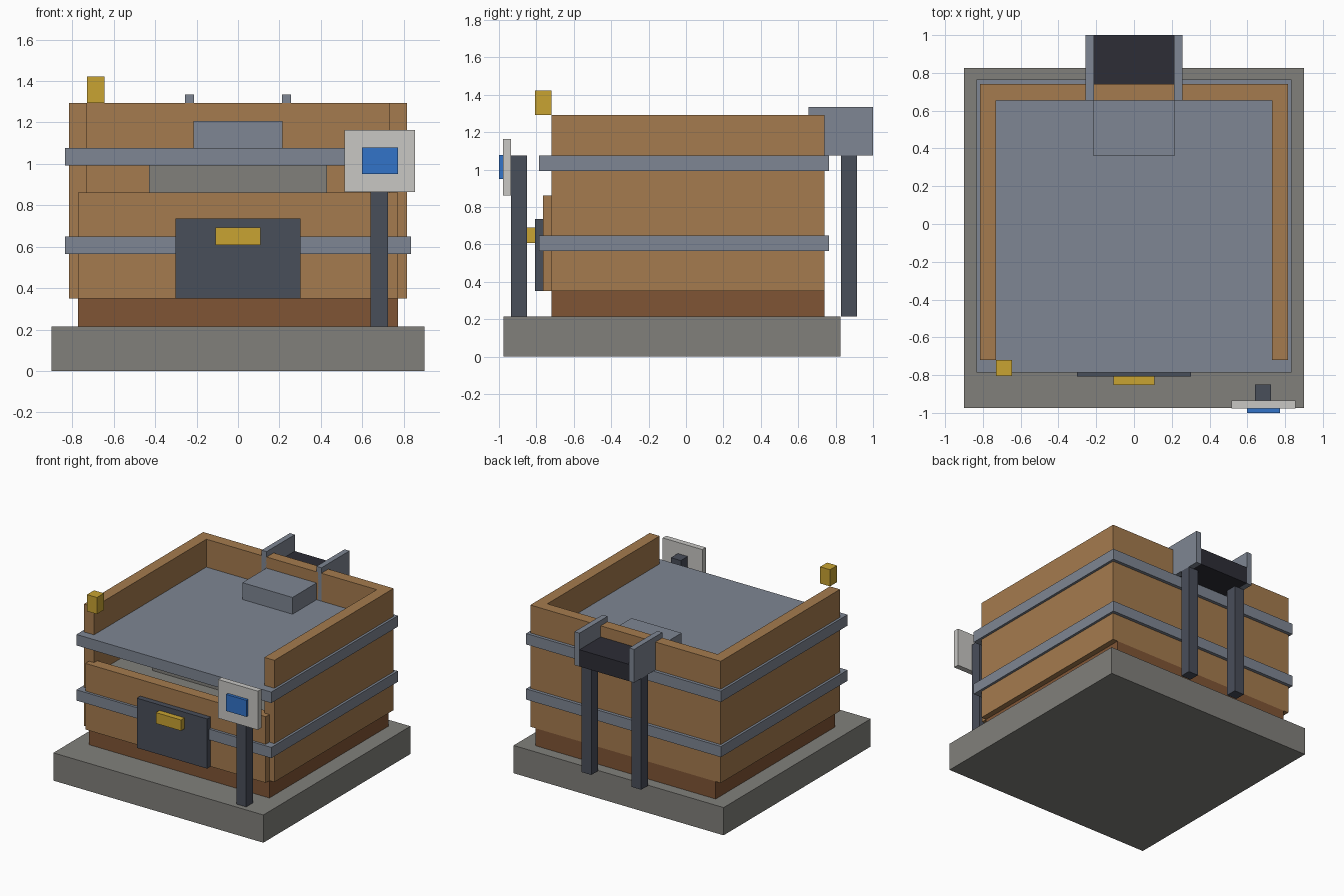
import bpy

if "Cube" in bpy.data.objects:
    bpy.data.objects.remove(bpy.data.objects["Cube"])


def material(name, rgb):
    """Flat colour from 0-255 sRGB values."""
    m = bpy.data.materials.new(name)
    lin = [(c / 255 / 12.92) if c < 11 else ((c / 255 + 0.055) / 1.055) ** 2.4 for c in rgb]
    m.diffuse_color = (*lin, 1.0)
    m.use_nodes = True
    m.node_tree.nodes["Principled BSDF"].inputs["Base Color"].default_value = m.diffuse_color
    return m


WOOD = material("wood", (165, 123, 78))
DARK_WOOD = material("dark wood", (128, 85, 53))
CONCRETE = material("concrete", (129, 128, 123))
STEEL = material("steel", (126, 134, 147))
DARK_STEEL = material("dark steel", (73, 78, 90))
BLACK = material("black rubber", (45, 45, 54))
YELLOW = material("yellow", (200, 163, 50))
PALE = material("pale grey", (200, 199, 196))
BLUE = material("screen blue", (50, 115, 200))


def box(name, mat, x, y, z):
    """Box from (min, max) ranges on each axis."""
    verts = [(a, b, c) for a in x for b in y for c in z]
    faces = [(0, 1, 3, 2), (4, 6, 7, 5), (0, 4, 5, 1),
             (2, 3, 7, 6), (0, 2, 6, 4), (1, 5, 7, 3)]
    me = bpy.data.meshes.new(name)
    me.from_pydata(verts, [], faces)
    me.materials.append(mat)
    ob = bpy.data.objects.new(name, me)
    bpy.context.collection.objects.link(ob)
    return ob


def pair(name, mat, x, y, z):
    """Box on the right and its mirror on the left."""
    box(name + "_right", mat, x, y, z)
    box(name + "_left", mat, (-x[1], -x[0]), y, z)


# Foundation and plinth
box("foundation", CONCRETE, (-0.9, 0.9), (-0.975, 0.825), (0, 0.215))
box("plinth", DARK_WOOD, (-0.773, 0.773), (-0.72, 0.74), (0.215, 0.35))

# Timber walls, with a lower front
pair("side_wall", WOOD, (0.73, 0.816), (-0.72, 0.74), (0.35, 1.293))
box("back_wall", WOOD, (-0.73, 0.73), (0.655, 0.74), (0.35, 1.293))
box("front_wall", WOOD, (-0.773, 0.773), (-0.765, -0.68), (0.35, 0.862))

# Contents beneath the upper deck
box("fill", CONCRETE, (-0.73, 0.73), (-0.68, 0.655), (0.35, 0.77))
box("raised_fill", CONCRETE, (-0.43, 0.43), (-0.43, 0.43), (0.77, 1.074))

# Steel decks that show as bands around the walls
for name, z in (("lower_band", (0.565, 0.648)), ("upper_deck", (0.992, 1.077))):
    box(name, STEEL, (-0.835, 0.835), (-0.785, 0.765), z)

# Inlet at the back: inner block, outer chute, cheek plates and legs
box("inlet_block", STEEL, (-0.215, 0.215), (0.36, 0.74), (1.077, 1.207))
box("chute", BLACK, (-0.215, 0.215), (0.74, 1.0), (1.077, 1.207))
pair("chute_cheek", STEEL, (0.213, 0.256), (0.655, 1.0), (1.077, 1.335))
pair("chute_leg", DARK_STEEL, (0.172, 0.256), (0.83, 0.914), (0.215, 1.077))

# Front hatch with handle
box("hatch", DARK_STEEL, (-0.302, 0.302), (-0.808, -0.765), (0.35, 0.735))
box("hatch_handle", YELLOW, (-0.108, 0.108), (-0.852, -0.808), (0.608, 0.692))

# Control stand
box("control_post", DARK_STEEL, (0.64, 0.725), (-0.935, -0.85), (0.215, 1.077))
box("control_panel", PALE, (0.515, 0.855), (-0.978, -0.935), (0.863, 1.163))
box("control_screen", BLUE, (0.598, 0.772), (-1.0, -0.978), (0.95, 1.078))

# Warning beacon at the front left corner
box("beacon", YELLOW, (-0.73, -0.645), (-0.806, -0.72), (1.293, 1.422))
